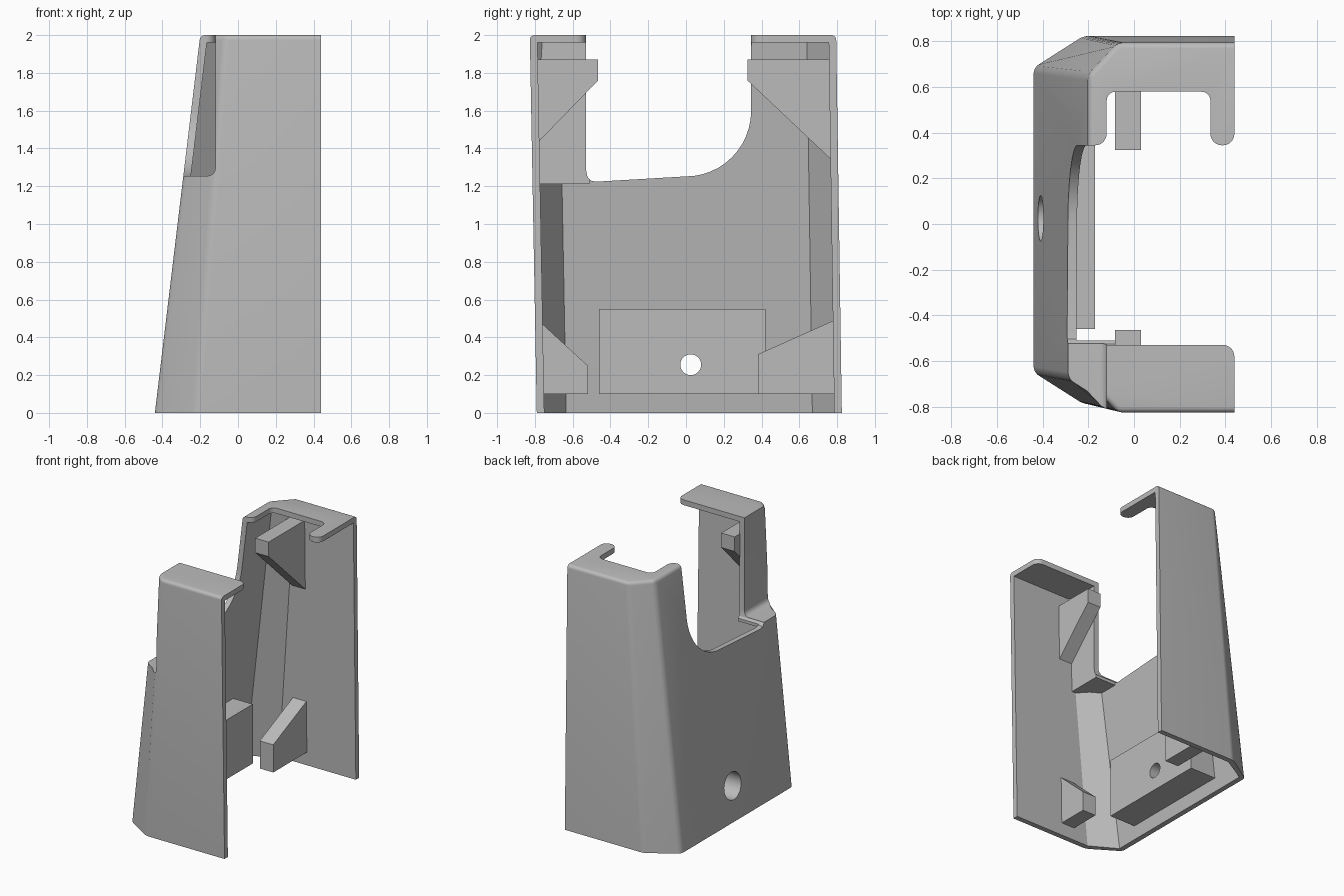
import bpy, bmesh
from math import sin, cos, pi, radians

cube = bpy.data.objects.get("Cube")
if cube:
    bpy.data.objects.remove(cube, do_unlink=True)

grey = bpy.data.materials.new("plain grey")
grey.use_nodes = True
grey.diffuse_color = (0.5, 0.5, 0.5, 1)
grey.node_tree.nodes["Principled BSDF"].inputs["Base Color"].default_value = (0.5, 0.5, 0.5, 1)


def loft(name, lower, upper, helper=False, rounded=None, radius=0.03):
    """Solid between two matching 3D outlines; rounded(edge) picks edges to fillet."""
    bm = bmesh.new()
    a = [bm.verts.new(p) for p in lower]
    b = [bm.verts.new(p) for p in upper]
    n = len(a)
    bm.faces.new(a[::-1])
    bm.faces.new(b)
    for i in range(n):
        j = (i + 1) % n
        bm.faces.new((a[i], a[j], b[j], b[i]))
    if rounded:
        edges = [e for e in bm.edges if rounded(*[v.co for v in e.verts])]
        bmesh.ops.bevel(bm, geom=edges, offset=radius, segments=5, profile=0.5,
                        affect='EDGES')
    bmesh.ops.recalc_face_normals(bm, faces=bm.faces)
    mesh = bpy.data.meshes.new(name)
    bm.to_mesh(mesh)
    bm.free()
    mesh.materials.append(grey)
    ob = bpy.data.objects.new(name, mesh)
    bpy.context.collection.objects.link(ob)
    ob.hide_render = helper
    if helper:
        ob.display_type = 'WIRE'
    return ob


def prism_x(name, outline, x0, x1, **kw):
    return loft(name, [(x0, y, z) for y, z in outline], [(x1, y, z) for y, z in outline], **kw)


def prism_z(name, outline, z0, z1, **kw):
    return loft(name, [(x, y, z0) for x, y in outline], [(x, y, z1) for x, y in outline], **kw)


def box(name, x, y, z, **kw):
    return prism_z(name, [(x[0], y[0]), (x[1], y[0]), (x[1], y[1]), (x[0], y[1])], *z, **kw)


def circle(y, z, r, n=32):
    return [(y + r * cos(2 * pi * i / n), z + r * sin(2 * pi * i / n)) for i in range(n)]


def cut(ob, tools):
    """Subtract the tools, then remove them from the scene."""
    for tool in tools:
        mod = ob.modifiers.new("cut", 'BOOLEAN')
        mod.operation = 'DIFFERENCE'
        mod.solver = 'EXACT'
        mod.object = tool
    bpy.context.view_layer.update()
    done = bpy.data.meshes.new_from_object(
        ob.evaluated_get(bpy.context.evaluated_depsgraph_get()))
    ob.modifiers.clear()
    ob.data = done
    for tool in tools:
        bpy.data.objects.remove(tool, do_unlink=True)


def section(z, wall, front, mouth):
    """Chamfered U outline of the housing at height z, offset inwards by wall."""
    t = z / 2
    back = -0.44 + 0.24 * t + wall
    corner = -0.22 + 0.15 * t + wall * 0.4
    lo, hi = -0.79 - 0.037 * t + wall, 0.825 - 0.03 * t - wall
    slope = 0.14 - wall * 0.6
    return [(mouth, lo, z), (corner, lo, z), (back, lo + slope, z),
            (back, hi - slope, z), (corner, hi, z), (mouth, hi, z)]


# Outer housing, with soft corners down the back and round the top
def outer_edges(p, q):
    upright = abs(p.z - q.z) > 1 and max(p.x, q.x) < 0.4
    top = min(p.z, q.z) > 1.9 and min(p.x, q.x) < 0.4
    return upright or top


housing = loft("housing", section(0, 0, 0, 0.44), section(2, 0, 0, 0.44),
               rounded=outer_edges, radius=0.025)
hollow = loft("hollow", section(-0.1, 0.04, 0, 0.6), section(1.96, 0.04, 0, 0.6), helper=True)

# Stepped pocket in the front rear corner, with a floor and wall left behind it
pocket = box("pocket", (-1, -0.12), (-1.2, -0.4), (1.255, 2.2), helper=True,
             rounded=lambda p, q: min(p.x, q.x) > -0.2 and max(p.z, q.z) < 1.3, radius=0.04)
pocket_wall = box("pocket_wall", (-1, -0.08), (-1.2, -0.51), (1.213, 2.2), helper=True)
cut(hollow, [pocket_wall])

# Sweeping opening through the back wall and top
arc = [(0.345 * sin(a), 1.6 - 0.348 * cos(a)) for a in [i * pi / 24 for i in range(13)]]
opening = prism_x("opening", [(-0.53, 2.2), (-0.53, 1.29), (-0.522, 1.25), (-0.505, 1.23),
                              (-0.475, 1.224)] + arc + [(0.345, 2.2)], -1, 1, helper=True)

# Rounded notch in the larger top cap
notch = box("notch", (-0.12, 0.335), (0.1, 0.58), (1.9, 2.1), helper=True,
            rounded=lambda p, q: abs(p.z - q.z) > 0.1 and p.y > 0.5, radius=0.04)
cut(housing, [pocket, hollow, opening, notch])


# Rounded free corners of the caps
def corner_cut(x, y, sx, sy, r=0.05):
    pts = [(x + sx * 0.01, y + sy * 0.01), (x - sx * r, y + sy * 0.01)]
    for i in range(7):
        a = i * pi / 12
        pts.append((x - sx * r * (1 - sin(a)), y - sy * r * (1 - cos(a))))
    pts.append((x + sx * 0.01, y - sy * r))
    return prism_z("corner_cut", pts, 1.9, 2.1, helper=True)


cut(housing, [corner_cut(0.44, -0.53, 1, 1), corner_cut(0.44, 0.345, 1, -1),
              corner_cut(0.335, 0.345, -1, -1), corner_cut(-0.12, 0.345, 1, -1)])

# Mounting block inside the back wall
mount = loft("mounting_block",
             [(-0.42, -0.46, 0.1), (-0.17, -0.46, 0.1), (-0.17, 0.42, 0.1), (-0.42, 0.42, 0.1)],
             [(-0.36, -0.46, 0.55), (-0.17, -0.46, 0.55), (-0.17, 0.42, 0.55), (-0.36, 0.42, 0.55)])

# Screw hole with a wider recess on the outside
for part in (housing, mount):
    cut(part, [prism_x("screw_hole", circle(0.025, 0.255, 0.055), -0.6, 0, helper=True),
               prism_x("screw_recess", circle(0.025, 0.255, 0.1), -0.6, -0.27, helper=True)])

# Wedge brackets on the side walls: wall y, tip y, flat z, tip z, slope end z
brackets = {
    "upper_front_bracket": (-0.795, -0.465, 1.87, 1.76, 1.42),
    "upper_back_bracket": (0.775, 0.325, 1.87, 1.76, 1.335),
    "lower_front_bracket": (-0.765, -0.52, 0.1, 0.25, 0.475),
    "lower_back_bracket": (0.795, 0.38, 0.1, 0.31, 0.495),
}
for name, (wall, tip, flat, tip_z, end) in brackets.items():
    prism_x(name, [(wall, flat), (tip, flat), (tip, tip_z), (wall, end)], -0.083, 0.03)

# Smooth fillets and holes, crisp edges elsewhere
bpy.ops.object.select_all(action='DESELECT')
for ob in (housing, mount):
    ob.select_set(True)
bpy.context.view_layer.objects.active = housing
bpy.ops.object.shade_smooth_by_angle(angle=radians(25))
